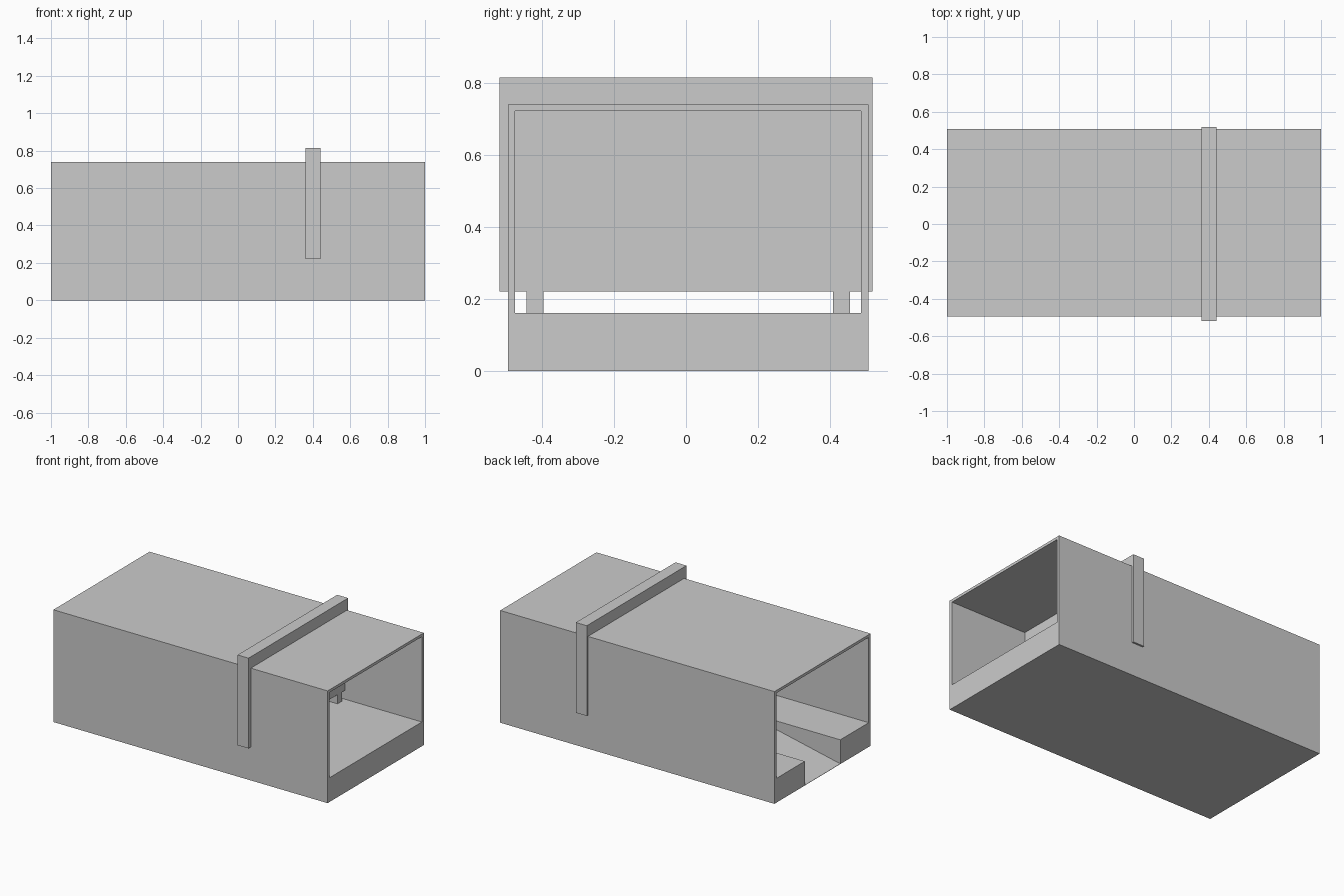
import bpy
import bmesh

if "Cube" in bpy.data.objects:
    bpy.data.objects.remove(bpy.data.objects["Cube"])

CY = 0.006  # the tunnel sits slightly off the gate's centre line


def prism(name, profile, y0, y1):
    """Extrude an (x, z) profile from y0 to y1."""
    bm = bmesh.new()
    face = bm.faces.new([bm.verts.new((x, y0, z)) for x, z in profile])
    ext = bmesh.ops.extrude_face_region(bm, geom=[face])
    verts = [g for g in ext["geom"] if isinstance(g, bmesh.types.BMVert)]
    bmesh.ops.translate(bm, verts=verts, vec=(0, y1 - y0, 0))
    bmesh.ops.recalc_face_normals(bm, faces=bm.faces)
    mesh = bpy.data.meshes.new(name)
    bm.to_mesh(mesh)
    bm.free()
    obj = bpy.data.objects.new(name, mesh)
    bpy.context.collection.objects.link(obj)
    return obj


def box(name, x0, x1, y0, y1, z0, z1):
    return prism(name, [(x0, z0), (x1, z0), (x1, z1), (x0, z1)], y0, y1)


def cut(target, cutter):
    """Subtract the cutter, apply, then remove it."""
    cutter.hide_render = True
    mod = target.modifiers.new("cut", "BOOLEAN")
    mod.operation = "DIFFERENCE"
    mod.solver = "EXACT"
    mod.object = cutter
    bpy.context.view_layer.objects.active = target
    bpy.ops.object.modifier_apply(modifier=mod.name)
    bpy.data.objects.remove(cutter)


# Tunnel shell with a thick floor, open at both ends
tunnel = box("tunnel_shell", -1, 1, CY - 0.501, CY + 0.501, 0, 0.74)
cut(tunnel, box("bore_cutter", -1.1, 1.1, CY - 0.481, CY + 0.481, 0.16, 0.722))

# Sloping ramp sunk into the floor at the left end
ramp = [(-1.1, 0.002), (-1, 0.002), (-0.085, 0.2), (-1.1, 0.2)]
cut(tunnel, prism("ramp_cutter", ramp, CY - 0.185, CY + 0.185))

# Slab gate passing through the roof and walls
box("gate_slab", 0.36, 0.44, -0.519, 0.519, 0.22, 0.815)

# Feet that hold the gate above the floor
for side, label in ((-1, "front"), (1, "back")):
    ys = sorted((CY + side * 0.402, CY + side * 0.45))
    box(f"gate_foot_{label}", 0.36, 0.44, ys[0], ys[1], 0.16, 0.22)
